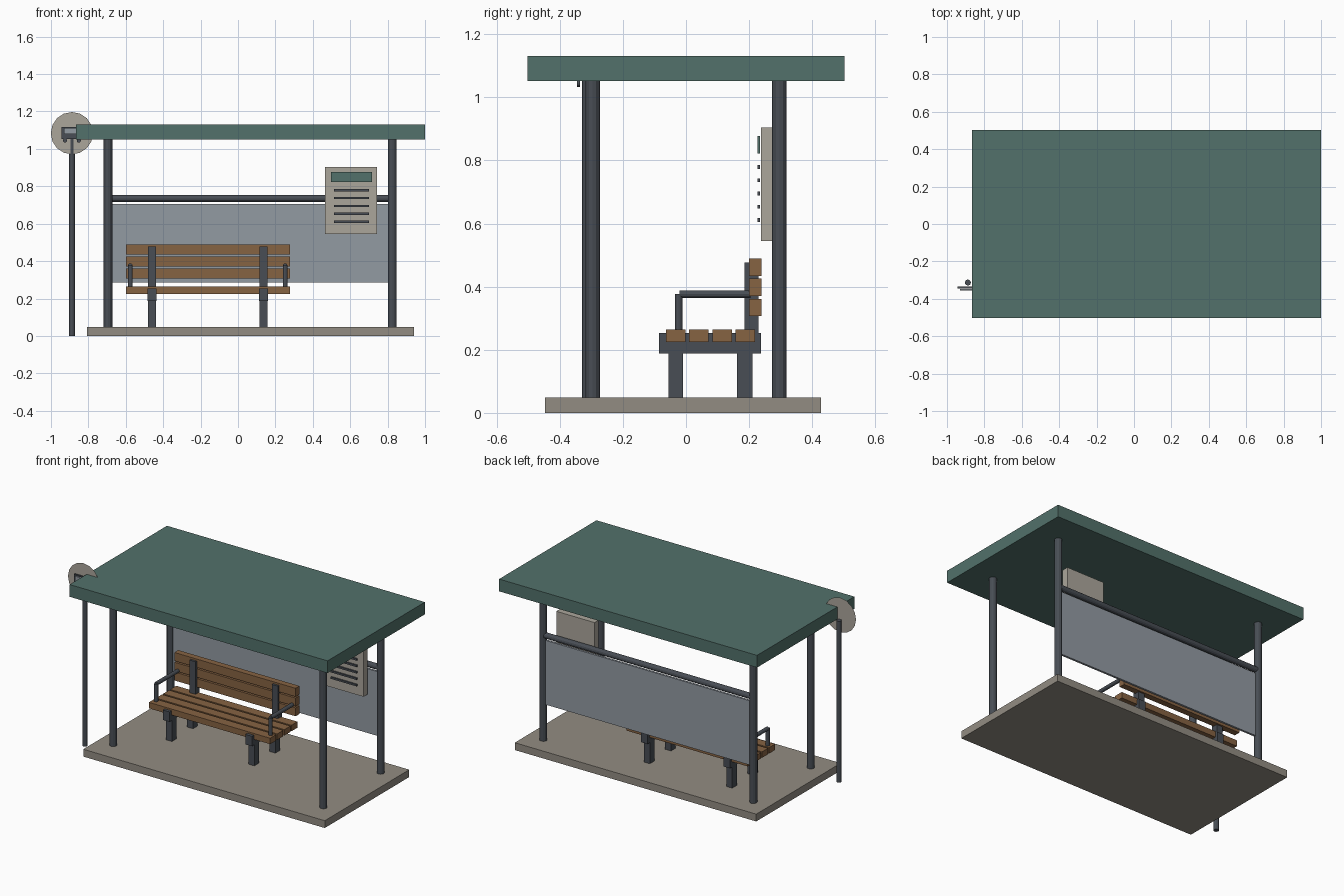
import bpy, bmesh
from mathutils import Vector

if "Cube" in bpy.data.objects:
    bpy.data.objects.remove(bpy.data.objects["Cube"])


def material(name, rgb):
    m = bpy.data.materials.new(name)
    m.diffuse_color = (*rgb, 1.0)
    m.use_nodes = True
    m.node_tree.nodes["Principled BSDF"].inputs["Base Color"].default_value = m.diffuse_color
    return m


GREEN = material("green_paint", (0.085, 0.165, 0.145))
METAL = material("dark_metal", (0.065, 0.075, 0.09))
WOOD = material("wood", (0.24, 0.125, 0.055))
STONE = material("concrete", (0.29, 0.265, 0.225))
CREAM = material("pale_board", (0.41, 0.38, 0.33))
GLASS = material("panel_glass", (0.29, 0.325, 0.365))


def finish(name, bm, mat):
    me = bpy.data.meshes.new(name)
    bm.to_mesh(me)
    bm.free()
    ob = bpy.data.objects.new(name, me)
    me.materials.append(mat)
    bpy.context.collection.objects.link(ob)
    return ob


def box(name, x, y, z, mat):
    """Box from (min, max) ranges on each axis."""
    bm = bmesh.new()
    bmesh.ops.create_cube(bm, size=1)
    for v in bm.verts:
        v.co = Vector([(r[0] + r[1]) / 2 + c * (r[1] - r[0])
                       for r, c in zip((x, y, z), v.co)])
    return finish(name, bm, mat)


def rod(name, a, b, r, mat, sides=12):
    """Cylinder from point a to point b."""
    a, b = Vector(a), Vector(b)
    bm = bmesh.new()
    bmesh.ops.create_cone(bm, cap_ends=True, segments=sides, radius1=r,
                          radius2=r, depth=(b - a).length)
    rot = (b - a).to_track_quat('Z', 'Y')
    for v in bm.verts:
        v.co = rot @ v.co + (a + b) / 2
    return finish(name, bm, mat)


def around(c, w):
    return (c - w / 2, c + w / 2)


# Ground slab and roof
box("base_slab", (-0.807, 0.94), (-0.446, 0.427), (0, 0.048), STONE)
box("roof", (-0.866, 1.0), (-0.503, 0.503), (1.051, 1.131), GREEN)

# Four roof posts
for side, x in (("left", -0.695), ("right", 0.825)):
    for end, y in (("front", -0.296), ("rear", 0.296)):
        rod(f"{end}_{side}_post", (x, y, 0.045), (x, y, 1.051), 0.023, METAL)

# Rear rail and panel
rod("rear_rail", (-0.69, 0.296, 0.735), (0.82, 0.296, 0.735), 0.0185, METAL)
box("rear_panel", (-0.672, 0.803), around(0.296, 0.014), (0.286, 0.706), GLASS)

# Timetable board with header and rows
box("notice_board", (0.466, 0.742), (0.238, 0.28), (0.544, 0.904), CREAM)
box("notice_header", (0.497, 0.716), (0.226, 0.235), (0.822, 0.877), GREEN)
for i in range(5):
    box(f"notice_row_{i + 1}", (0.512, 0.70), (0.226, 0.235),
        around(0.779 - i * 0.042, 0.012), METAL)

# Bench slats
BENCH_X = (-0.60, 0.277)
for i in range(4):
    box(f"seat_slat_{i + 1}", BENCH_X, around(-0.033 + i * 0.0737, 0.062),
        (0.225, 0.264), WOOD)
for i in range(3):
    box(f"back_slat_{i + 1}", BENCH_X, (0.20, 0.24),
        around(0.334 + i * 0.064, 0.055), WOOD)

# Bench frames and armrests, one on each side
for side, s in (("left", -1), ("right", 1)):
    x = -0.162 + s * 0.298
    box(f"{side}_seat_bearer", around(x, 0.048), (-0.085, 0.237), (0.188, 0.253), METAL)
    box(f"{side}_front_leg", around(x, 0.042), (-0.056, -0.009), (0.046, 0.19), METAL)
    box(f"{side}_rear_leg", around(x, 0.042), (0.162, 0.21), (0.046, 0.19), METAL)
    box(f"{side}_back_upright", around(x, 0.044), (0.186, 0.229), (0.19, 0.477), METAL)
    x = -0.162 + s * 0.414
    rod(f"{side}_arm_post", (x, -0.023, 0.25), (x, -0.023, 0.377), 0.0125, METAL)
    rod(f"{side}_arm_rest", (x, -0.021, 0.376), (x, 0.205, 0.376), 0.0125, METAL)

# Stop sign: pole, flat disc and a small bus symbol
SX, SZ = -0.888, 1.084
rod("sign_pole", (SX, -0.313, 0), (SX, -0.313, 1.055), 0.016, METAL)
bm = bmesh.new()
bmesh.ops.create_circle(bm, cap_ends=True, segments=16, radius=0.113)
for v in bm.verts:
    v.co = Vector((SX + v.co.x, -0.327, SZ + v.co.y))
finish("sign_disc", bm, CREAM)
box("symbol_body", around(SX, 0.114), around(-0.340, 0.010), (1.053, 1.118), METAL)
box("symbol_window", around(SX, 0.086), around(-0.352, 0.008), (1.08, 1.112), GLASS)
for side, s in (("left", -1), ("right", 1)):
    x = SX + s * 0.037
    rod(f"symbol_{side}_wheel", (x, -0.346, 1.044), (x, -0.336, 1.044), 0.011, METAL)
